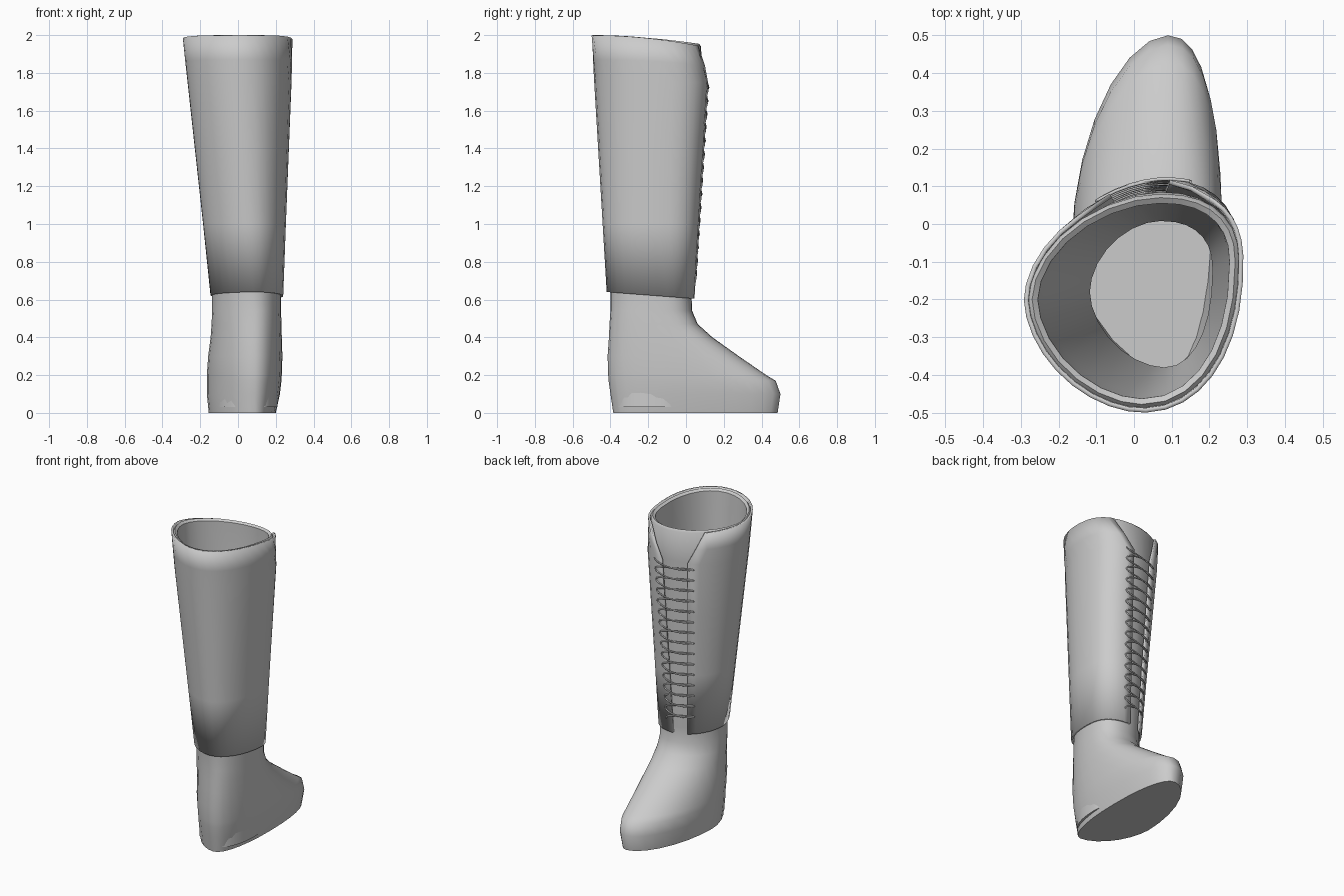
import bpy, bmesh, math

if "Cube" in bpy.data.objects:
    bpy.data.objects.remove(bpy.data.objects["Cube"])

grey = bpy.data.materials.new("plain grey")
grey.diffuse_color = (0.6, 0.6, 0.6, 1)
grey.use_nodes = True
grey.node_tree.nodes["Principled BSDF"].inputs["Base Color"].default_value = grey.diffuse_color
POW = (1.1, 0.85, 0.92, 1.12)      # roundness of each quarter of an outline

# An outline is: left x,y, front x,y, right x,y, back x,y
def outline(o, t):
    """Point on an outline; t = 0 left, 1 toe side, 2 right, 3 heel side."""
    xl, yl, xf, yf, xr, yr, xb, yb = o
    t %= 4
    q = int(t)
    a = (t - q) * math.pi / 2
    p = POW[q]
    c, s = max(math.cos(a), 0) ** p, max(math.sin(a), 0) ** p
    if q == 0: return xf + (xl - xf) * c, yl + (yf - yl) * s
    if q == 1: return xf + (xr - xf) * s, yr + (yf - yr) * c
    if q == 2: return xb + (xr - xb) * c, yr + (yb - yr) * s
    return xb + (xl - xb) * s, yl + (yb - yl) * c

def t_at_x(o, x):
    """Parameter on the toe side of an outline where it passes x."""
    if x < o[2]:
        return math.acos(((x - o[2]) / (o[0] - o[2])) ** (1 / POW[0])) * 2 / math.pi
    return 1 + math.asin(((x - o[2]) / (o[4] - o[2])) ** (1 / POW[1])) * 2 / math.pi

def inset(o, d):
    return (o[0] + d, o[1], o[2], o[3] - d, o[4] - d, o[5], o[6], o[7] + d)

def mix(a, b, f):
    return tuple(u + (v - u) * f for u, v in zip(a, b))

def loft(name, rows, closed):
    bm = bmesh.new()
    vs = [[bm.verts.new(p) for p in r] for r in rows]
    n = len(rows[0])
    for a, b in zip(vs, vs[1:]):
        for i in range(n if closed else n - 1):
            j = (i + 1) % n
            bm.faces.new((a[i], a[j], b[j], b[i]))
    if closed:
        bm.faces.new(vs[0])
        bm.faces.new(vs[-1])
    bmesh.ops.recalc_face_normals(bm, faces=bm.faces)
    me = bpy.data.meshes.new(name)
    bm.to_mesh(me)
    bm.free()
    ob = bpy.data.objects.new(name, me)
    bpy.context.collection.objects.link(ob)
    me.materials.append(grey)
    bpy.context.view_layer.objects.active = ob
    ob.select_set(True)
    bpy.ops.object.shade_smooth_by_angle(angle=math.radians(40))
    ob.select_set(False)
    return ob

# Boot body: foot, ankle and tongue, then over the rim and down inside
foot = [
    (0.00, (-.155, -.05, .09, .485, .200, .05, .09, -.385)),
    (0.10, (-.165, -.05, .09, .500, .222, .05, .09, -.400)),
    (0.17, (-.165, -.05, .09, .475, .230, .03, .09, -.410)),
    (0.20, (-.165, -.06, .09, .425, .232, .02, .09, -.412)),
    (0.30, (-.158, -.10, .085, .28, .235, -.02, .09, -.415)),
    (0.40, (-.145, -.13, .08, .140, .232, -.07, .09, -.408)),
    (0.47, (-.140, -.16, .08, .062, .230, -.10, .09, -.405)),
    (0.54, (-.137, -.18, .08, .033, .228, -.12, .09, -.400)),
]
ankle = (-.137, -.18, .07, .028, .228, -.12, .08, -.400)
knee = (-.264, -.20, .07, .085, .272, -.10, .03, -.476)
rim = (-.280, -.20, .07, .080, .278, -.10, .02, -.488)

def rim_drop(y):
    return 0.045 * ((y + 0.5) / 0.58) ** 2

N = 28
def ring(z, o, tilted=False):
    pts = [outline(o, 4 * i / N) for i in range(N)]
    return [(x, y, z - (rim_drop(y) if tilted else 0)) for x, y in pts]

body = [ring(z, o) for z, o in foot]
body += [ring(.64, ankle), ring(1.75, knee), ring(1.985, rim, True),
         ring(1.997, inset(rim, .01), True), ring(1.985, inset(rim, .025), True),
         ring(1.75, inset(knee, .025)), ring(.64, inset(ankle, .02)),
         ring(.40, inset(ankle, .02)), ring(.03, inset(ankle, .02))]
loft("boot_body", body, True)

# Outer shaft wrapped round the leg, open in a V above the toe
low = (-.146, -.18, .06, .045, .240, -.12, .08, -.420)
mid = (-.268, -.20, .08, .117, .284, -.10, .02, -.486)
top = (-.292, -.20, .08, .098, .290, -.10, .02, -.500)

def shaft_outline(z):
    return mix(low, mid, (z - .64) / 1.11) if z < 1.75 else mix(mid, top, (z - 1.75) / .25)

def gap(z):
    """Left and right edge of the opening."""
    if z < 1.75:
        return mix((-.025, .065), (-.065, .095), (z - .64) / 1.11)
    return mix((-.065, .095), (-.15, .215), (z - 1.75) / .25)

rows = []
for z in (.64, 1.0, 1.4, 1.75, 1.87, 1.999):
    o = shaft_outline(z)
    gl, gr = gap(z)
    t0, t1 = t_at_x(o, gr), t_at_x(o, gl) + 4
    row = []
    for i in range(N + 1):
        x, y = outline(o, t0 + (t1 - t0) * i / N)
        drop = .035 * (y + .42) / .46 if z == .64 else 0
        if z > 1.8:
            drop = 1.3 * rim_drop(y) * (z - 1.75) / .25
        row.append((x, y, z - drop))
    rows.append(row)
shaft = loft("outer_shaft", rows, False)
# normals must point away from the leg before thickening inwards
f = shaft.data.polygons[N // 2]
if f.normal.y * (f.center.y + .2) + f.normal.x * f.center.x < 0:
    shaft.data.flip_normals()
sol = shaft.modifiers.new("thickness", 'SOLIDIFY')
sol.thickness = .012
sol.offset = -1

# Lace: one cord looping back and forth over the opening
turns, per = 15, 20
cu = bpy.data.curves.new("lace", 'CURVE')
cu.dimensions = '3D'
cu.bevel_depth = .0045
cu.bevel_resolution = 1
sp = cu.splines.new('POLY')
sp.points.add(turns * per)
for i, p in enumerate(sp.points):
    f = i / (turns * per)
    a = 2 * math.pi * i / per
    z = .69 + 1.06 * f
    x = .025 + (.085 + .04 * f) * math.cos(a)
    o = shaft_outline(z)
    y = outline(o, t_at_x(o, x))[1] + .003
    p.co = (x, y, z + .018 * math.sin(a), 1)
lace = bpy.data.objects.new("lace", cu)
bpy.context.collection.objects.link(lace)
cu.materials.append(grey)
